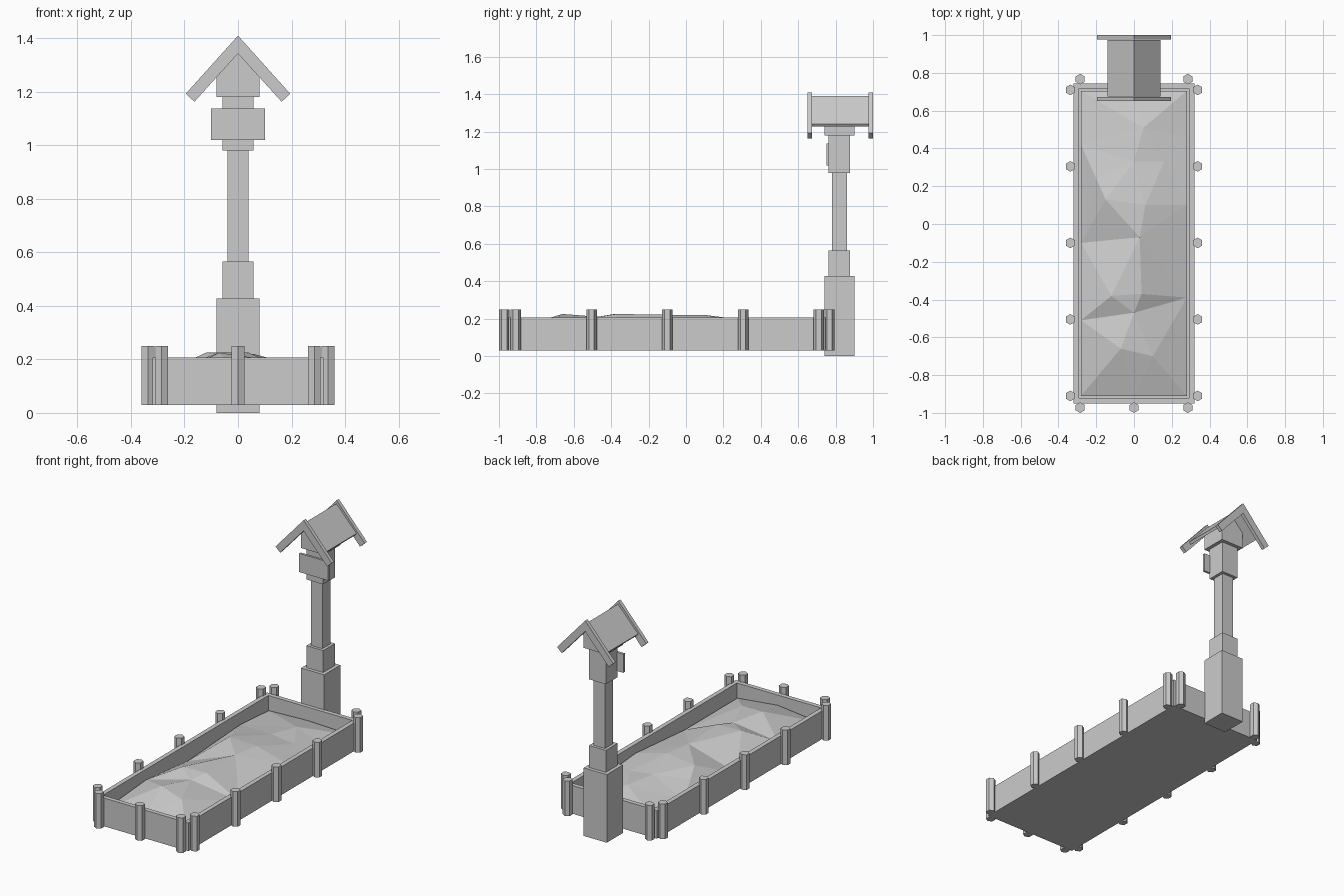
import bpy, bmesh, math
from mathutils import Vector
from mathutils.geometry import delaunay_2d_cdt

cube = bpy.data.objects.get("Cube")
if cube:
    bpy.data.objects.remove(cube, do_unlink=True)

grey = bpy.data.materials.new("plain grey")
grey.use_nodes = True
grey.diffuse_color = (0.6, 0.6, 0.6, 1)
grey.node_tree.nodes["Principled BSDF"].inputs["Base Color"].default_value = grey.diffuse_color


def finish(name, bm):
    mesh = bpy.data.meshes.new(name)
    bm.normal_update()
    bm.to_mesh(mesh)
    bm.free()
    mesh.materials.append(grey)
    obj = bpy.data.objects.new(name, mesh)
    bpy.context.collection.objects.link(obj)
    return obj


def box_mesh(x, y, z):
    """Box from (low, high) ranges."""
    bm = bmesh.new()
    bmesh.ops.create_cube(bm, size=1)
    for v in bm.verts:
        v.co = [r[0] if c < 0 else r[1] for c, r in zip(v.co, (x, y, z))]
    return bm


def box(name, half_x, y, z):
    return finish(name, box_mesh((-half_x, half_x), y, z))


def gable(name, profile, y0, y1):
    """Extrude an x-z outline along y; the right half is mirrored."""
    outline = profile + [(-x, z) for x, z in reversed(profile) if x > 0]
    bm = bmesh.new()
    face = bm.faces.new([bm.verts.new((x, y0, z)) for x, z in outline])
    res = bmesh.ops.extrude_face_region(bm, geom=[face])
    moved = [g for g in res["geom"] if isinstance(g, bmesh.types.BMVert)]
    bmesh.ops.translate(bm, verts=moved, vec=(0, y1 - y0, 0))
    bmesh.ops.recalc_face_normals(bm, faces=bm.faces)
    return finish(name, bm)


def chevron(name, top, under, tip, foot, y0, y1):
    """Bent roof board: one extruded half with a mirror modifier."""
    bm = bmesh.new()
    face = bm.faces.new([bm.verts.new((x, y0, z))
                         for x, z in ((0, top), tip, foot, (0, under))])
    res = bmesh.ops.extrude_face_region(bm, geom=[face])
    moved = [g for g in res["geom"] if isinstance(g, bmesh.types.BMVert)]
    bmesh.ops.translate(bm, verts=moved, vec=(0, y1 - y0, 0))
    bmesh.ops.recalc_face_normals(bm, faces=bm.faces)
    middle = [f for f in bm.faces if all(abs(v.co.x) < 1e-5 for v in f.verts)]
    bmesh.ops.delete(bm, geom=middle, context="FACES_ONLY")
    obj = finish(name, bm)
    obj.modifiers.new("Mirror", "MIRROR")
    return obj


# Planter tray: inset and sunken top
bm = box_mesh((-0.32, 0.32), (-0.95, 0.745), (0.03, 0.207))
bm.normal_update()
lid = max(bm.faces, key=lambda f: f.calc_center_median().z)
bmesh.ops.inset_region(bm, faces=[lid], thickness=0.04)
res = bmesh.ops.extrude_face_region(bm, geom=[lid])
bmesh.ops.translate(bm, vec=(0, 0, -0.15),
                    verts=[g for g in res["geom"] if isinstance(g, bmesh.types.BMVert)])
if lid.is_valid:
    bmesh.ops.delete(bm, geom=[lid], context="FACES_ONLY")
finish("planter_tray", bm)

# Faceted soil mound
W, F, B = 0.28, -0.91, 0.705
soil = [(-W, F, .12), (W, F, .12), (W, B, .12), (-W, B, .12),
        (-W, .42, .14), (W, .46, .13), (W, .1, .16), (W, -.39, .12),
        (-W, -.1, .11), (-W, -.51, .15), (0, F, .15), (0, B, .13),
        (.05, .51, .18), (.16, .33, .17), (0, .33, .19), (-.2, .24, .18),
        (-.15, .13, .21), (.06, .1, .22), (.03, -.07, .22), (-.12, -.38, .225),
        (.04, -.37, .225), (0, -.47, .21), (-.07, -.66, .225), (.1, -.7, .2)]
verts, _, faces, *_ = delaunay_2d_cdt([Vector(p[:2]) for p in soil], [], [], 0, 1e-5)
bm = bmesh.new()
height = lambda v: min(soil, key=lambda p: (Vector(p[:2]) - v).length)[2]
ring = [bm.verts.new((v.x, v.y, height(v))) for v in verts]
for f in faces:
    bm.faces.new([ring[i] for i in f])
bmesh.ops.recalc_face_normals(bm, faces=bm.faces)
if sum(f.normal.z for f in bm.faces) < 0:
    bmesh.ops.reverse_faces(bm, faces=bm.faces)
finish("soil", bm)

# Hexagonal stakes around the tray
spots = [(s * 0.337, -0.91 + i * 0.405) for s in (-1, 1) for i in range(5)]
spots += [(x, -0.972) for x in (-0.285, 0, 0.285)]
spots += [(x, 0.767) for x in (-0.285, 0.285)]
for n, (x, y) in enumerate(spots):
    bm = bmesh.new()
    bmesh.ops.create_cone(bm, cap_ends=True, segments=6, radius1=0.028,
                          radius2=0.028, depth=0.22)
    bmesh.ops.translate(bm, verts=bm.verts, vec=(x, y, 0.14))
    finish(f"stake_{n + 1}", bm)

# Stepped pillar
for name, half, z in (("pillar_base", 0.08, (0, 0.427)),
                      ("pillar_collar", 0.058, (0.427, 0.565)),
                      ("pillar_shaft", 0.04, (0.565, 0.98)),
                      ("pillar_head", 0.058, (0.98, 1.18))):
    box(name, half, (0.82 - half, 0.82 + half), z)
box("sign_plate", 0.1, (0.75, 0.765), (1.02, 1.137))

# Little house on top with roof and gable boards
gable("house", [(0, 1.18), (0.08, 1.18), (0.08, 1.285), (0, 1.37)], 0.74, 0.90)
chevron("roof", 1.39, 1.363, (0.14, 1.24), (0.13, 1.226), 0.675, 0.975)
for name, y in (("front_gable_board", 0.65), ("back_gable_board", 0.977)):
    chevron(name, 1.41, 1.343, (0.195, 1.193), (0.163, 1.163), y, y + 0.023)
